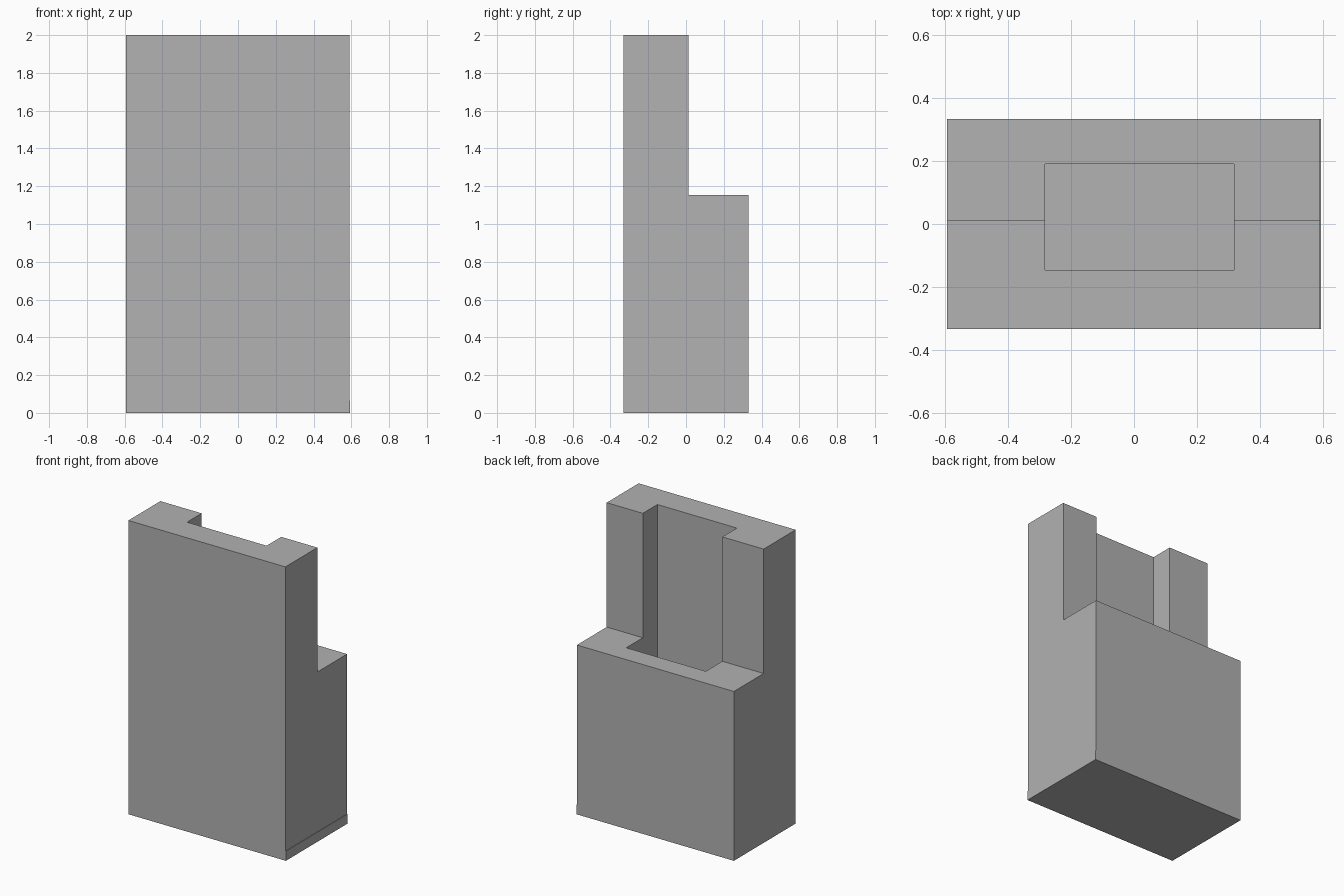
import bpy
import bmesh

if "Cube" in bpy.data.objects:
    bpy.data.objects.remove(bpy.data.objects["Cube"], do_unlink=True)

LEFT, RIGHT = -0.593, 0.593
FRONT, STEP, BACK = -0.332, 0.012, 0.332
FLOOR, LEDGE, TOP = 0.065, 1.153, 2.0

grey = bpy.data.materials.new("plain grey")
grey.use_nodes = True
colour = (0.445, 0.445, 0.445, 1)
grey.diffuse_color = colour
grey.node_tree.nodes["Principled BSDF"].inputs["Base Color"].default_value = colour


def extrude_profile(name, profile, x0, x1):
    """Extrude a (y, z) outline along x."""
    bm = bmesh.new()
    face = bm.faces.new([bm.verts.new((x0, y, z)) for y, z in profile])
    moved = bmesh.ops.extrude_face_region(bm, geom=[face])["geom"]
    verts = [v for v in moved if isinstance(v, bmesh.types.BMVert)]
    bmesh.ops.translate(bm, verts=verts, vec=(x1 - x0, 0, 0))
    bmesh.ops.recalc_face_normals(bm, faces=bm.faces)
    mesh = bpy.data.meshes.new(name)
    bm.to_mesh(mesh)
    bm.free()
    mesh.materials.append(grey)
    obj = bpy.data.objects.new(name, mesh)
    bpy.context.collection.objects.link(obj)
    return obj


def box(name, x0, x1, y0, y1, z0, z1):
    return extrude_profile(name, [(y0, z0), (y1, z0), (y1, z1), (y0, z1)], x0, x1)


# Stepped holder body, tall at the front and low at the back
body = extrude_profile(
    "holder_body",
    [(FRONT, FLOOR), (BACK, FLOOR), (BACK, LEDGE),
     (STEP, LEDGE), (STEP, TOP), (FRONT, TOP)],
    LEFT, RIGHT - 0.004)

# Rectangular pocket running down to the base plate
cutter = box("pocket_cutter", -0.282, 0.317, -0.145, 0.19, FLOOR - 0.1, TOP + 0.1)
cutter.hide_render = True
cut = body.modifiers.new("pocket", "BOOLEAN")
cut.operation = "DIFFERENCE"
cut.solver = "EXACT"
cut.object = cutter
bpy.context.view_layer.objects.active = body
body.select_set(True)
bpy.ops.object.modifier_apply(modifier=cut.name)
bpy.data.objects.remove(cutter, do_unlink=True)

# Base plate closing the pocket, with a tiny lip on one side
box("base_plate", LEFT, RIGHT, FRONT, BACK, 0, FLOOR)
